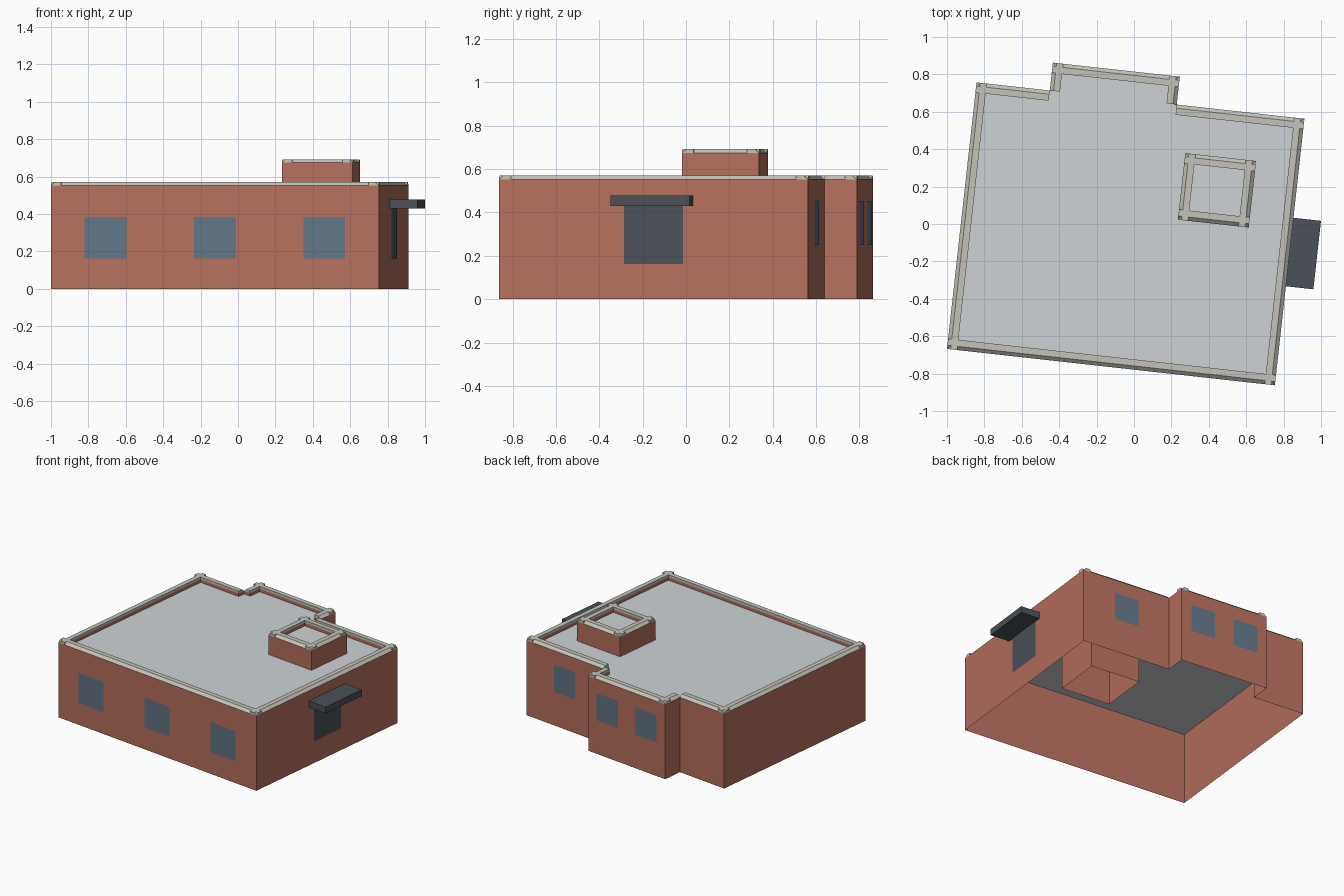
import bpy, math
from mathutils import Vector, Matrix

if "Cube" in bpy.data.objects:
    bpy.data.objects.remove(bpy.data.objects["Cube"])

# Local plan: origin at the front left corner, turned slightly clockwise
PLACE = Matrix.Translation((-1.0, -0.668, 0)) @ Matrix.Rotation(math.radians(-6.33), 4, 'Z')
W, D = 1.764, 1.434
RIM, CHAMFER, CAP = 0.055, 0.02, 0.018


def material(name, rgb):
    m = bpy.data.materials.new(name)
    m.diffuse_color = (*rgb, 1)
    m.use_nodes = True
    m.node_tree.nodes["Principled BSDF"].inputs["Base Color"].default_value = m.diffuse_color
    return m


BRICK = material("brick", (0.47, 0.16, 0.11))
STONE = material("stone", (0.55, 0.55, 0.49))
ROOF = material("roofing", (0.61, 0.65, 0.67))
GLASS = material("glass", (0.12, 0.18, 0.24))
DARK = material("dark_metal", (0.07, 0.08, 0.10))


def make(name, verts, faces, mat):
    me = bpy.data.meshes.new(name)
    me.from_pydata(verts, [], faces)
    me.materials.append(mat)
    ob = bpy.data.objects.new(name, me)
    ob.matrix_world = PLACE
    bpy.context.collection.objects.link(ob)
    return ob


def edges(pts):
    """Each side of an anticlockwise outline: start, end, inward normal."""
    for i, p in enumerate(pts):
        a, b = Vector(p), Vector(pts[(i + 1) % len(pts)])
        t = (b - a).normalized()
        yield a, b, Vector((-t.y, t.x))


def inner_outline(pts, d):
    """Inset outline; at inward corners the strips simply stop at the corner."""
    sides, out = list(edges(pts)), []
    for i, (a, b, n) in enumerate(sides):
        m = sides[i - 1][2]
        out += [a + d * (m + n)] if m.cross(n) > 0 else [a + d * m, a, a + d * n]
    return out


def skin(name, pts, z0, z1, mat):
    n = len(pts)
    verts = [(p[0], p[1], z) for z in (z0, z1) for p in pts]
    make(name, verts, [(i, (i + 1) % n, (i + 1) % n + n, i + n) for i in range(n)], mat)


def prism(name, start, end, n, profile, mat):
    """Run a closed (inset, height) profile along one straight side."""
    k = len(profile)
    verts = [(*(p + n * d), z) for p in (start, end) for d, z in profile]
    faces = [(i, (i + 1) % k, (i + 1) % k + k, i + k) for i in range(k)]
    faces = [f[::-1] for f in faces] + [tuple(range(k)), tuple(range(2 * k - 1, k - 1, -1))]
    make(name, verts, faces, mat)


def block(name, pts, top, roof_z):
    """Hollow walls, inner parapet, roof and crossing coping strips."""
    base = top - CAP
    skin(name + "_walls", pts, 0, base, BRICK)
    skin(name + "_parapet", inner_outline(pts, RIM)[::-1], roof_z, base, BRICK)
    make(name + "_roof", [(*p, roof_z) for p in pts], [tuple(range(len(pts)))], ROOF)
    profile = [(0, base), (CHAMFER, top), (RIM, top), (RIM, base)]
    for i, (a, b, n) in enumerate(edges(pts)):
        prism(f"{name}_coping_{i}", a, b, n, profile, STONE)


def panel(name, x, y, outward, width, z0, z1, mat):
    """Flat pane just proud of a wall, centred on (x, y)."""
    o = Vector(outward)
    c = Vector((x, y)) + o * 0.003
    t = Vector((-o.y, o.x)) * width / 2
    v = [(*(c - t), z0), (*(c + t), z0), (*(c + t), z1), (*(c - t), z1)]
    make(name, v, [(0, 1, 2, 3)], mat)


# Main building with the rear bay
BX0, BX1, BAY = 0.394, 1.077, 0.15
block("building", [(0, 0), (W, 0), (W, D), (BX1, D), (BX1, D + BAY),
                   (BX0, D + BAY), (BX0, D), (0, D)], 0.57, 0.53)

# Rooftop hut
PX, PY, PW, PD = 1.151, 0.823, 0.381, 0.358
block("rooftop_hut", [(PX, PY), (PX + PW, PY), (PX + PW, PY + PD), (PX, PY + PD)], 0.692, 0.652)

# Front windows
for i in range(3):
    panel(f"front_window_{i}", W * (2 * i + 1) / 6, 0, (0, -1), 0.224, 0.163, 0.385, GLASS)

# Back windows: two in the bay, one beside it
for i in range(2):
    panel(f"bay_window_{i}", BX0 + (BX1 - BX0) * (2 * i + 1) / 4, D + BAY, (0, 1), 0.19, 0.25, 0.45, GLASS)
panel("back_window", (BX1 + W) / 2, D, (0, 1), 0.19, 0.25, 0.45, GLASS)

# Side door and canopy
panel("side_door", W, D / 2, (1, 0), 0.275, 0.163, 0.43, DARK)
prism("door_canopy", Vector((W, D / 2 - 0.184)), Vector((W, D / 2 + 0.184)), Vector((-1, 0)),
      [(0, 0.43), (0, 0.477), (-0.148, 0.477), (-0.148, 0.43)], DARK)
